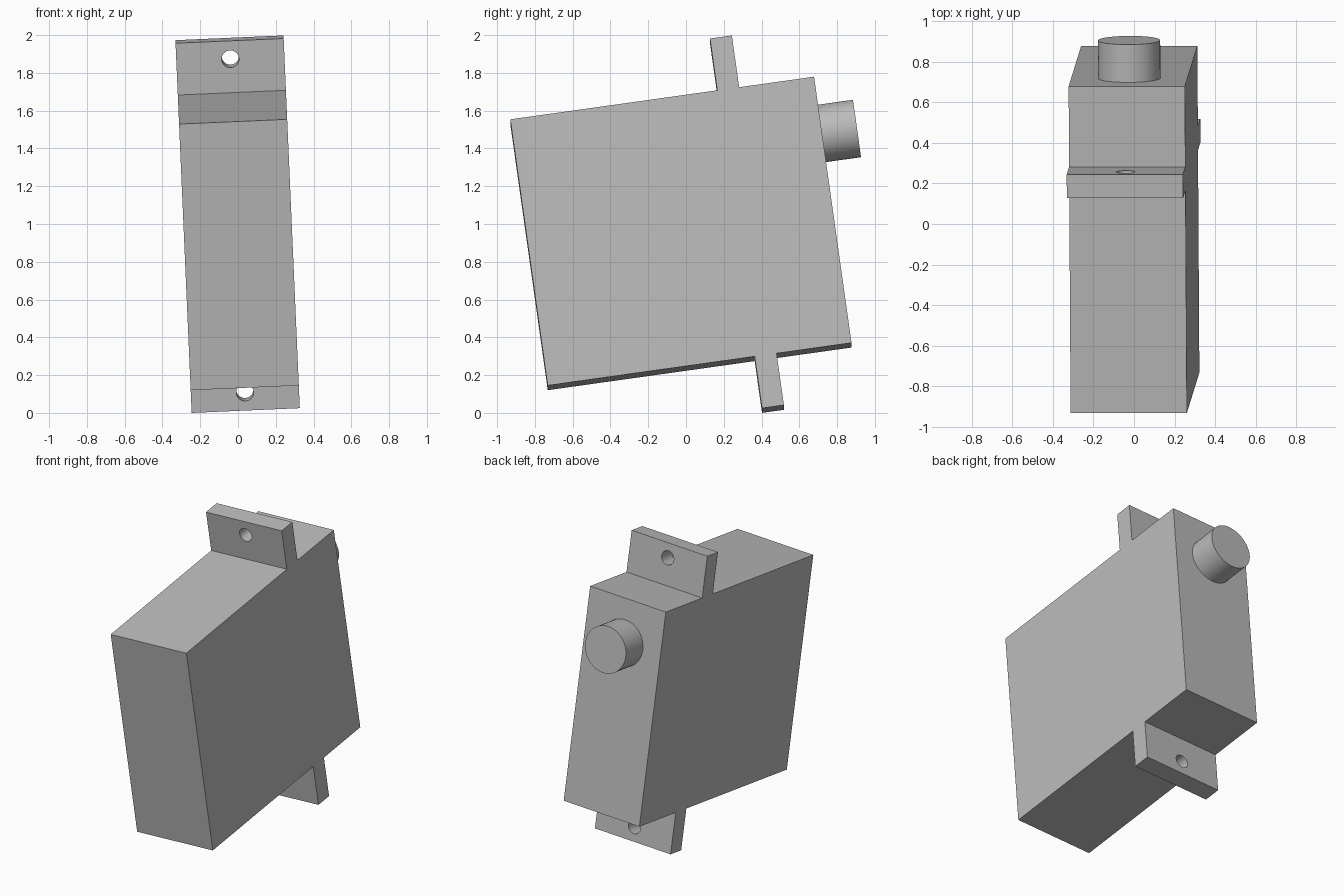
import bpy, bmesh, math
from mathutils import Matrix, Vector

old = bpy.data.objects.get("Cube")
if old:
    bpy.data.objects.remove(old, do_unlink=True)

# Main sizes
WIDTH = 0.573
HALF_DEPTH, HALF_HEIGHT = 0.812, 0.712
EAR_Y, EAR_HALF, EAR_REACH = 0.353, 0.0585, 0.989
HOLE_Z, HOLE_R = 0.892, 0.046
SHAFT_Z, SHAFT_R, SHAFT_END = 0.421, 0.1535, 1.0

# The whole part leans back and rolls slightly
POSE = (Matrix.Translation((0, -0.027, 0.95))
        @ Matrix.Rotation(math.radians(-2.5), 4, 'Y')
        @ Matrix.Rotation(math.radians(8), 4, 'X'))

grey = bpy.data.materials.new("plain grey")
grey.use_nodes = True
GREY = (0.5, 0.5, 0.5, 1)
grey.diffuse_color = GREY
grey.node_tree.nodes["Principled BSDF"].inputs["Base Color"].default_value = GREY


def add_object(name, bm):
    bmesh.ops.recalc_face_normals(bm, faces=bm.faces)
    mesh = bpy.data.meshes.new(name)
    bm.to_mesh(mesh)
    bm.free()
    mesh.materials.append(grey)
    obj = bpy.data.objects.new(name, mesh)
    bpy.context.collection.objects.link(obj)
    obj.matrix_world = POSE
    return obj


def rod(name, radius, y0, y1, z, sides=48):
    """Cylinder running along the depth axis."""
    bm = bmesh.new()
    turn = Matrix.Translation((0, (y0 + y1) / 2, z)) @ Matrix.Rotation(math.pi / 2, 4, 'X')
    bmesh.ops.create_cone(bm, cap_ends=True, segments=sides, radius1=radius,
                          radius2=radius, depth=y1 - y0, matrix=turn)
    return add_object(name, bm)


def smooth(obj):
    bpy.ops.object.select_all(action='DESELECT')
    obj.select_set(True)
    bpy.context.view_layer.objects.active = obj
    bpy.ops.object.shade_smooth_by_angle(angle=math.radians(30))


# Case with both mounting ears: side profile extruded across the width
front, back = EAR_Y - EAR_HALF, EAR_Y + EAR_HALF
upper = [(-HALF_DEPTH, HALF_HEIGHT), (front, HALF_HEIGHT), (front, EAR_REACH),
         (back, EAR_REACH), (back, HALF_HEIGHT), (HALF_DEPTH, HALF_HEIGHT)]
profile = upper + [(y, -z) for y, z in reversed(upper)]
bm = bmesh.new()
side = bm.faces.new([bm.verts.new((-WIDTH / 2, y, z)) for y, z in profile])
grown = bmesh.ops.extrude_face_region(bm, geom=[side])
bmesh.ops.translate(bm, vec=Vector((WIDTH, 0, 0)),
                    verts=[v for v in grown["geom"] if isinstance(v, bmesh.types.BMVert)])
case = add_object("case_with_ears", bm)

# Screw hole through each ear
for label, sign in (("upper", 1), ("lower", -1)):
    cutter = rod(label + "_hole_cutter", HOLE_R, front - 0.05, back + 0.05, sign * HOLE_Z, 32)
    cutter.hide_render = True
    cut = case.modifiers.new(label + "_hole", 'BOOLEAN')
    cut.operation = 'DIFFERENCE'
    cut.solver = 'EXACT'
    cut.object = cutter
    bpy.context.view_layer.objects.active = case
    bpy.ops.object.modifier_apply(modifier=cut.name)
    bpy.data.objects.remove(cutter, do_unlink=True)
smooth(case)

# Output shaft on the back
smooth(rod("output_shaft", SHAFT_R, HALF_DEPTH, SHAFT_END, SHAFT_Z))
